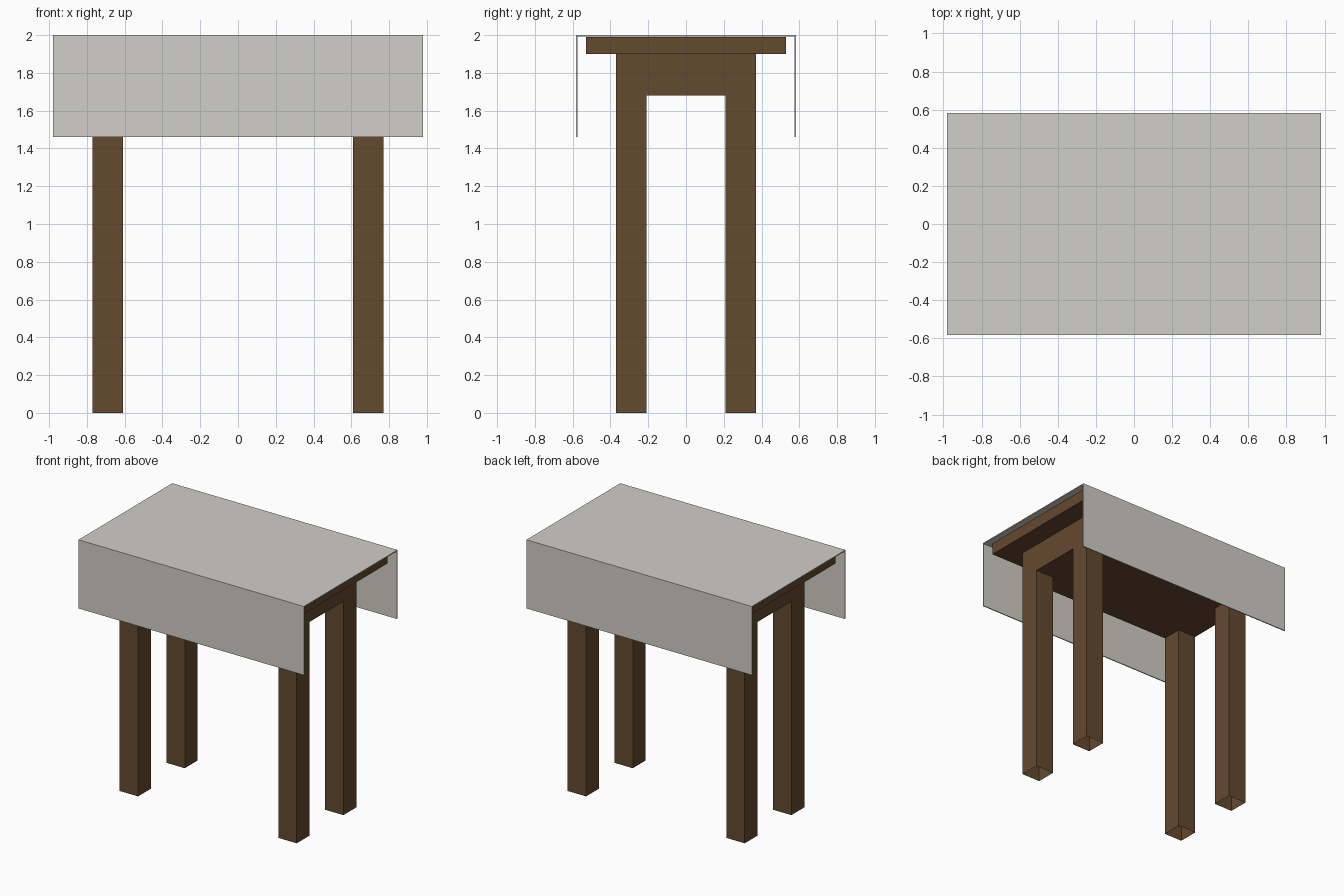
import bpy, bmesh

if "Cube" in bpy.data.objects:
    bpy.data.objects.remove(bpy.data.objects["Cube"])


def material(name, rgb):
    m = bpy.data.materials.new(name)
    m.diffuse_color = (*rgb, 1)
    m.use_nodes = True
    m.node_tree.nodes["Principled BSDF"].inputs["Base Color"].default_value = m.diffuse_color
    return m


def finish(name, bm, mat):
    bmesh.ops.recalc_face_normals(bm, faces=bm.faces)
    mesh = bpy.data.meshes.new(name)
    bm.to_mesh(mesh)
    bm.free()
    mesh.materials.append(mat)
    obj = bpy.data.objects.new(name, mesh)
    bpy.context.collection.objects.link(obj)
    return obj


def extrude(bm, faces, dz):
    """Extrude a region vertically and return the moved cap faces."""
    geom = bmesh.ops.extrude_face_region(bm, geom=faces)["geom"]
    verts = [g for g in geom if isinstance(g, bmesh.types.BMVert)]
    bmesh.ops.translate(bm, verts=verts, vec=(0, 0, dz))
    return [g for g in geom if isinstance(g, bmesh.types.BMFace)]


wood = material("dark_wood", (0.127, 0.067, 0.028))
linen = material("linen", (0.64, 0.62, 0.57))

# Table top slab
bm = bmesh.new()
bmesh.ops.create_cube(bm, size=1)
bmesh.ops.scale(bm, verts=bm.verts, vec=(1.86, 1.06, 0.09))
bmesh.ops.translate(bm, verts=bm.verts, vec=(0, 0, 1.945))
finish("table_top", bm, wood)

# Apron block with four legs extruded from its corners, feet left open
bm = bmesh.new()
xs, ys = (-0.77, -0.61, 0.61, 0.77), (-0.37, -0.21, 0.21, 0.37)
grid = [[bm.verts.new((x, y, 1.9)) for y in ys] for x in xs]
for i in range(3):
    for j in range(3):
        bm.faces.new((grid[i][j], grid[i + 1][j], grid[i + 1][j + 1], grid[i][j + 1]))
underside = extrude(bm, bm.faces[:], 1.68 - 1.9)
corners = [f for f in underside
           if abs(f.calc_center_median().x) > 0.6 and abs(f.calc_center_median().y) > 0.2]
for corner in corners:
    feet = extrude(bm, [corner], -1.68)
    bmesh.ops.delete(bm, geom=feet, context='FACES_ONLY')
finish("apron_and_legs", bm, wood)

# Cloth draped over the long sides, open at both ends
bm = bmesh.new()
y, t, low = 0.582, 0.008, 1.46
profile = [(-y, low), (-y, 2), (y, 2), (y, low),
           (y - t, low), (y - t, 2 - t), (t - y, 2 - t), (t - y, low)]
ends = [[bm.verts.new((x, py, pz)) for py, pz in profile] for x in (-0.98, 0.98)]
n = len(profile)
for k in range(n):
    m = (k + 1) % n
    bm.faces.new((ends[0][k], ends[0][m], ends[1][m], ends[1][k]))
for end in ends:
    for a, b, c, d in ((0, 1, 6, 7), (1, 2, 5, 6), (2, 3, 4, 5)):
        bm.faces.new((end[a], end[b], end[c], end[d]))
finish("tablecloth", bm, linen)
